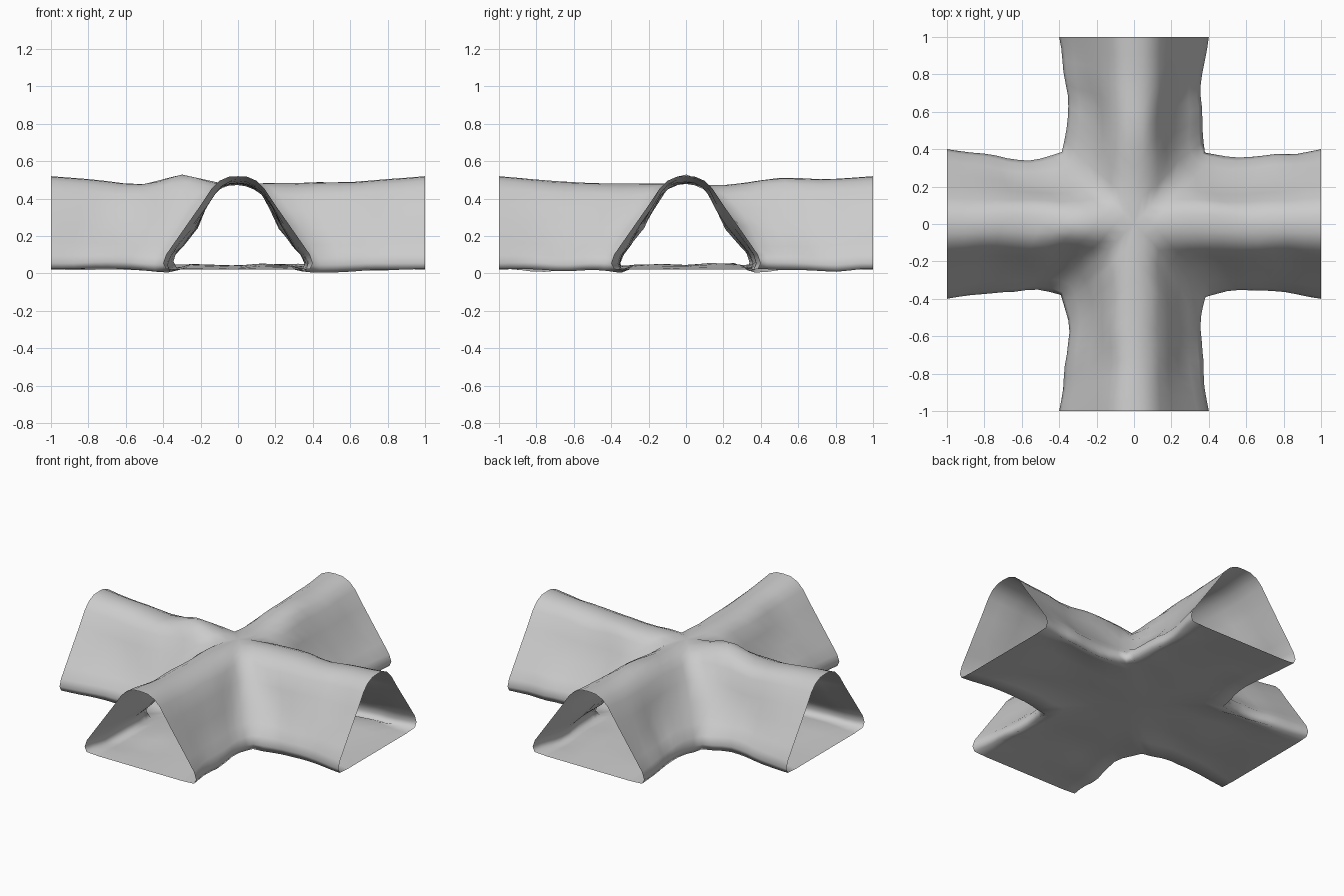
import bpy, bmesh, math
from mathutils import Vector, noise

if "Cube" in bpy.data.objects:
    bpy.data.objects.remove(bpy.data.objects["Cube"])

# half cross-section of the tunnel: (distance from arm axis, height), roof to floor
PROFILE = [(0, .52), (.05, .517), (.1, .495), (.14, .455), (.2, .365), (.27, .265),
           (.34, .165), (.385, .1), (.4, .055), (.385, .025), (.3, .02), (.15, .02), (0, .02)]
# width factor along an arm, from the crossing to the open end
WIDTH = [.95, .89, .895, .935, 1.0]
# local roof bumps: x, y, height, radius
BUMPS = [(-.3, -.03, .05, .12), (-.55, 0, -.012, .15), (0, .53, .025, .15), (0, .15, -.012, .12)]
STEPS = 10


def width(u):
    i = min(int(u * 4), 3)
    f = u * 4 - i
    return WIDTH[i] * (1 - f) + WIDTH[i + 1] * f


def roughen(p, u):
    """Uneven rock, fading to nothing at the open ends."""
    fade = min(1, (1 - u) * 3)
    n = noise.noise_vector(p * 4.3 + Vector((3.1, 7.7, 1.3)))
    side = min(1, min(abs(p.x), abs(p.y)) / .1)
    q = p + Vector((n.x * .025, n.y * .025, n.z * .02)) * fade * (.3 + .7 * side)
    if p.z > .3:
        for x, y, h, r in BUMPS:
            q.z += h * fade * math.exp(-((p.x - x) ** 2 + (p.y - y) ** 2) / r ** 2)
    q.z = max(q.z, 0)
    return q


def tunnel_point(d, z, s, sx, sy):
    """Point on an L-shaped sweep that turns from the x arm into the y arm."""
    u = abs(s)
    sag = min(1, (1 - u) * 2.2)
    mid = max(0, 1 - abs(z - .25) / .22)
    corner = d * WIDTH[0]
    across = d * width(u) - .02 * mid * sag * min(1, u * 4)
    along = corner + (1 - corner) * u
    # soften the upright edge where two arms meet
    soft = .03 * mid * max(0, 1 - u / .12)
    across, along = across + soft, along + soft
    if z > .1:
        z -= .035 * sag * z / .52
    elif z < .04:
        z += sag * (.024 if d < .35 else -.008)
    x, y = (along, across) if s < 0 else (across, along)
    return roughen(Vector((x * sx, y * sy, z)), u)


# crossing tunnel: four mirrored quadrant sweeps welded together
bm = bmesh.new()
for sx in (1, -1):
    for sy in (1, -1):
        rows = [[bm.verts.new(tunnel_point(d, z, i / STEPS, sx, sy)) for d, z in PROFILE]
                for i in range(-STEPS, STEPS + 1)]
        for a, b in zip(rows, rows[1:]):
            for j in range(len(PROFILE) - 1):
                bm.faces.new((a[j], a[j + 1], b[j + 1], b[j]))
bmesh.ops.remove_doubles(bm, verts=bm.verts, dist=1e-4)
bmesh.ops.recalc_face_normals(bm, faces=bm.faces)

# face the shell outward
bm.normal_update()
top = max(bm.faces, key=lambda f: f.calc_center_median().z)
if top.normal.z < 0:
    bmesh.ops.reverse_faces(bm, faces=bm.faces)

mesh = bpy.data.meshes.new("cave_crossing")
bm.to_mesh(mesh)
bm.free()
cave = bpy.data.objects.new("cave_crossing", mesh)
bpy.context.collection.objects.link(cave)
bpy.context.view_layer.objects.active = cave
cave.select_set(True)
bpy.ops.object.shade_smooth()
